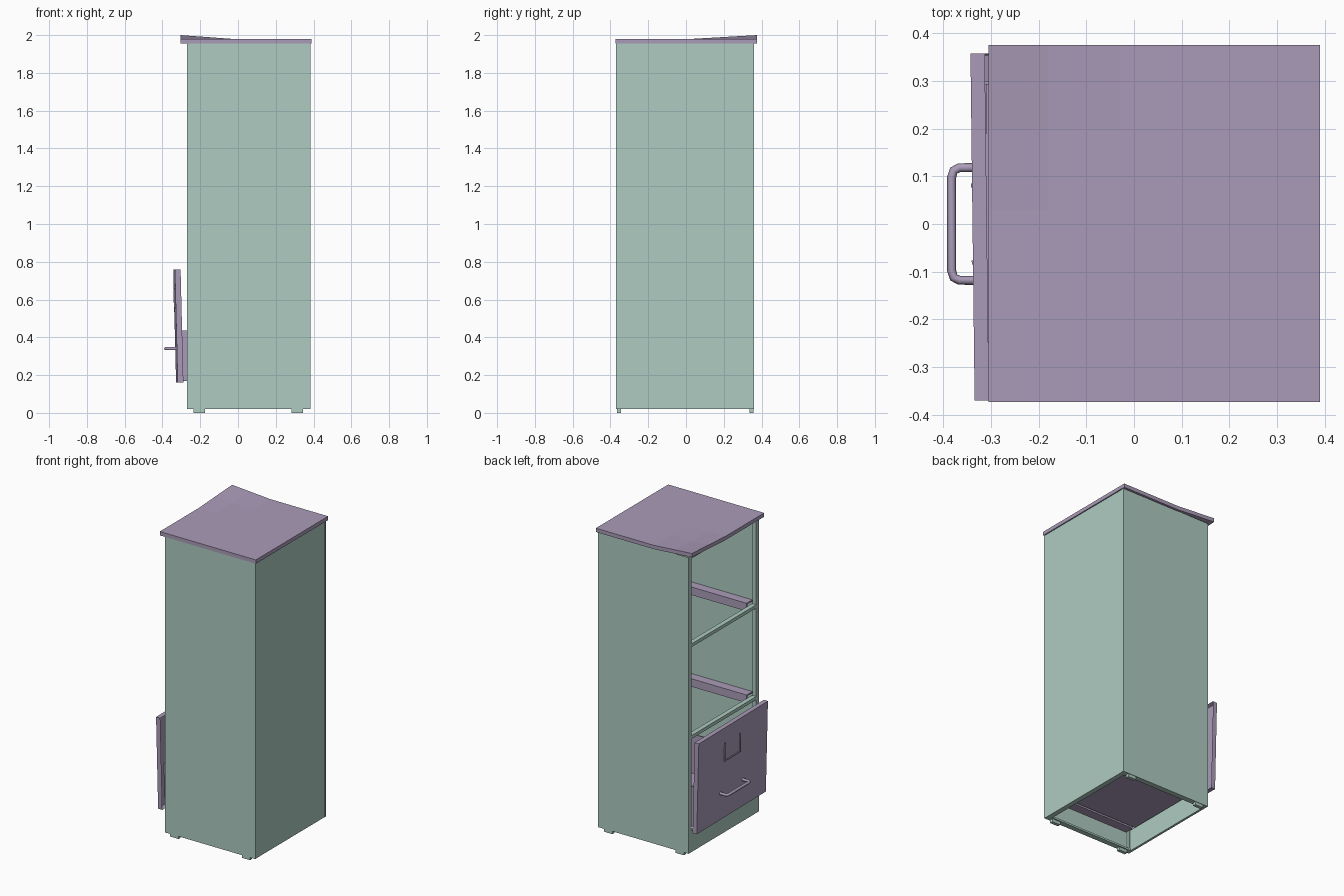
import bpy, bmesh
from mathutils import Vector

if "Cube" in bpy.data.objects:
    bpy.data.objects.remove(bpy.data.objects["Cube"])


def material(name, rgb):
    m = bpy.data.materials.new(name)
    m.diffuse_color = (*rgb, 1)
    m.use_nodes = True
    m.node_tree.nodes["Principled BSDF"].inputs["Base Color"].default_value = m.diffuse_color
    return m


GREEN = material("green_paint", (0.42, 0.60, 0.53))
PURPLE = material("purple_paint", (0.40, 0.33, 0.48))


def finish(bm, name, mat):
    bmesh.ops.recalc_face_normals(bm, faces=bm.faces)
    me = bpy.data.meshes.new(name)
    bm.to_mesh(me)
    bm.free()
    ob = bpy.data.objects.new(name, me)
    bpy.context.collection.objects.link(ob)
    me.materials.append(mat)
    return ob


def add_box(bm, x, y, z):
    verts = bmesh.ops.create_cube(bm, size=1)["verts"]
    for v in verts:
        v.co = Vector([(r[0] + r[1]) / 2 + c * (r[1] - r[0]) for c, r in zip(v.co, (x, y, z))])
    return verts


def boxes(name, mat, *parts, warp=None):
    bm = bmesh.new()
    for p in parts:
        add_box(bm, *p)
    if warp:
        for v in bm.verts:
            v.co.x += warp(v.co)
    return finish(bm, name, mat)


X0, X1, Y0, Y1, ZB, ZT = -0.27, 0.385, -0.37, 0.36, 0.02, 1.957
T = 0.012

# Body sheets: two sides, closed rear, base lip
for name, y in (("near_side_wall", (Y0, Y0 + T)), ("far_side_wall", (Y1 - T, Y1))):
    boxes(name, GREEN, ((X0, X1), y, (ZB, ZT)))
boxes("rear_wall", GREEN, ((X1 - T, X1 - 0.002), (Y0 + T, Y1 - T), (ZB, ZT)))
boxes("base_lip", GREEN,
      ((X0 + T, X1 - T), (Y0 + T, Y0 + 0.035), (ZB, ZB + T)),
      ((X0 + T, X1 - T), (Y1 - 0.035, Y1 - T), (ZB, ZB + T)),
      ((X1 - 0.035, X1 - T), (Y0 + 0.035, Y1 - 0.035), (ZB, ZB + T)))

# Opening frame: posts, kick board, cross bars, header
boxes("opening_frame", GREEN,
      ((X0, X0 + 0.025), (Y0 + T, Y0 + 0.03), (ZB, ZT)),
      ((X0, X0 + 0.025), (Y1 - 0.03, Y1 - T), (ZB, ZT)),
      ((X0, X0 + 0.015), (Y0 + 0.03, Y1 - 0.03), (ZB, 0.16)),
      *[((X0, X0 + 0.03), (Y0 + 0.03, Y1 - 0.03), (z, z + 0.022)) for z in (0.76, 1.36)],
      ((X0, X0 + 0.02), (Y0 + 0.03, Y1 - 0.03), (1.94, ZT)))

# Angle-section drawer runners on both inner walls
for i, z in enumerate((0.15, 0.745, 1.345)):
    for side, y, dy in (("near", Y0 + T, 1), ("far", Y1 - T, -1)):
        a, b = sorted((y, y + dy * 0.06))
        c, d = sorted((y + dy * 0.052, y + dy * 0.06))
        if i == 0:
            boxes(f"runner_{side}_{i}", PURPLE, ((X0 + 0.03, X1 - T), (a, b), (z, z + 0.012)))
        else:
            boxes(f"runner_{side}_{i}", PURPLE,
                  ((X0 + 0.04, X1 - T), (a, b), (z + 0.043, z + 0.052)),
                  ((X0 + 0.04, X1 - T), (c, d), (z, z + 0.043)))

# Feet
for i, x in enumerate((-0.205, 0.313)):
    for j, y in enumerate((-0.354, 0.346)):
        boxes(f"foot_{i}_{j}", GREEN, ((x - 0.03, x + 0.03), (y - 0.011, y + 0.011), (0, ZB)))

# Lid with one corner bent upward
bm = bmesh.new()
add_box(bm, (-0.305, 0.39), (-0.373, 0.375), (1.955, 1.98))
for axis, pos in (((1, 0, 0), -0.18), ((1, 0, 0), -0.03), ((0, 1, 0), 0.03), ((0, 1, 0), 0.2)):
    bmesh.ops.bisect_plane(bm, geom=bm.verts[:] + bm.edges[:] + bm.faces[:],
                           plane_co=Vector(axis) * pos, plane_no=axis)
for v in bm.verts:
    u = max(0, (-0.03 - v.co.x) / 0.275)
    w = max(0, (v.co.y - 0.03) / 0.345)
    v.co.z += 0.02 * max(0, u + w - 1)
finish(bm, "bent_lid", PURPLE)


# Lowest drawer front hangs slightly crooked
def lean(p):
    return -0.025 * (p.z - 0.46) - 0.012 * p.y


bm = bmesh.new()
add_box(bm, (-0.331, -0.301), (-0.37, 0.357), (0.162, 0.758))
back = max(bm.faces, key=lambda f: f.calc_center_median().x)
bmesh.ops.inset_region(bm, faces=[back], thickness=0.012)
for v in back.verts:
    v.co.x -= 0.022
for v in bm.verts:
    v.co.x += lean(v.co)
finish(bm, "drawer_front", PURPLE)

# Drawer tray
boxes("drawer_tray", PURPLE,
      ((-0.318, 0.365), (-0.31, -0.302), (0.17, 0.435)),
      ((-0.318, 0.365), (0.292, 0.30), (0.17, 0.435)),
      ((0.357, 0.365), (-0.302, 0.292), (0.17, 0.435)),
      ((-0.31, 0.357), (-0.302, 0.292), (0.17, 0.178)),
      ((0.29, 0.31), (-0.302, 0.292), (0.155, 0.17)))

# Label holder frame
boxes("label_holder", PURPLE,
      ((-0.336, -0.329), (-0.085, -0.077), (0.535, 0.66)),
      ((-0.336, -0.329), (0.077, 0.085), (0.535, 0.66)),
      ((-0.336, -0.329), (-0.077, 0.077), (0.535, 0.543)), warp=lean)

# Handle: bent bar swept along a path
cu = bpy.data.curves.new("drawer_handle", "CURVE")
cu.dimensions = "3D"
cu.bevel_depth = 0.0095
cu.bevel_resolution = 1
cu.use_fill_caps = True
half = [(-0.325, 0.118), (-0.366, 0.118), (-0.378, 0.112), (-0.382, 0.098)]
path = half + [(x, -y) for x, y in reversed(half)]
sp = cu.splines.new("POLY")
sp.points.add(len(path) - 1)
for pt, (x, y) in zip(sp.points, path):
    pt.co = (x, y, 0.34, 1)
cu.materials.append(PURPLE)
bpy.context.collection.objects.link(bpy.data.objects.new("drawer_handle", cu))
